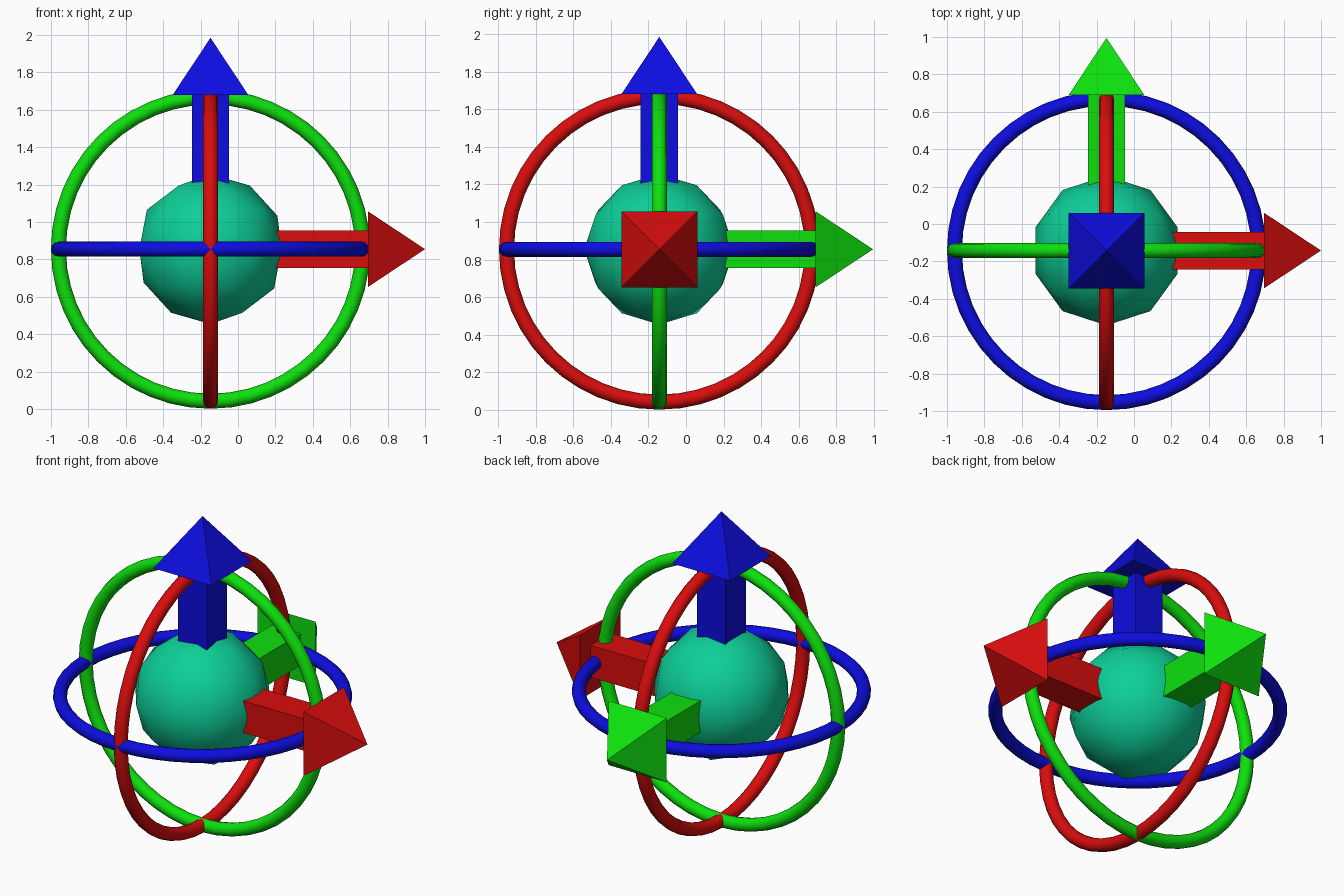
import bpy, bmesh
from math import pi
from mathutils import Matrix, Vector

if "Cube" in bpy.data.objects:
    bpy.data.objects.remove(bpy.data.objects["Cube"])

CENTRE = Vector((-0.147, -0.142, 0.855))
RING_R, TUBE_R = 0.813, 0.04
SHAFT, HEAD, HEAD_LEN = 0.1, 0.202, 0.305   # half widths and head length


def material(name, rgb):
    m = bpy.data.materials.new(name)
    m.diffuse_color = (*rgb, 1)
    m.use_nodes = True
    m.node_tree.nodes["Principled BSDF"].inputs["Base Color"].default_value = m.diffuse_color
    return m


def arrow(name, rot, head_base, mat):
    # square shaft with a four-sided pyramid head, built along +z then turned
    bm = bmesh.new()
    start = 0.3
    length = head_base - start
    bmesh.ops.create_cube(bm, size=1, matrix=Matrix.Translation((0, 0, start + length / 2))
                          @ Matrix.Diagonal((2 * SHAFT, 2 * SHAFT, length, 1)))
    corners = [bm.verts.new((x * HEAD, y * HEAD, head_base))
               for x, y in ((-1, -1), (1, -1), (1, 1), (-1, 1))]
    tip = bm.verts.new((0, 0, head_base + HEAD_LEN))
    bm.faces.new(corners[::-1])
    for i in range(4):
        bm.faces.new((corners[i], corners[(i + 1) % 4], tip))
    bm.transform(Matrix.Translation(CENTRE) @ rot)
    mesh = bpy.data.meshes.new(name)
    bm.to_mesh(mesh)
    bm.free()
    mesh.materials.append(mat)
    bpy.context.collection.objects.link(bpy.data.objects.new(name, mesh))


def ring(name, rotation, mat):
    bpy.ops.mesh.primitive_torus_add(major_segments=48, minor_segments=12,
                                     major_radius=RING_R, minor_radius=TUBE_R,
                                     location=CENTRE, rotation=rotation)
    ob = bpy.context.object
    ob.name = name
    ob.data.materials.append(mat)
    bpy.ops.object.shade_smooth()


red = material("red", (0.7, 0.004, 0.004))
green = material("green", (0.004, 0.75, 0.004))
blue = material("blue", (0.004, 0.004, 0.75))
teal = material("teal", (0.004, 0.62, 0.31))

# central low-poly ball
bpy.ops.mesh.primitive_ico_sphere_add(subdivisions=2, radius=0.4, location=CENTRE)
ball = bpy.context.object
ball.name = "centre_ball"
ball.data.materials.append(teal)
bpy.ops.object.shade_smooth()

# one arrow and one ring per axis
arrow("x_arrow", Matrix.Rotation(pi / 2, 4, 'Y'), 0.842, red)
arrow("y_arrow", Matrix.Rotation(-pi / 2, 4, 'X'), 0.832, green)
arrow("z_arrow", Matrix.Identity(4), 0.825, blue)
ring("x_ring", (0, pi / 2, 0), red)
ring("y_ring", (pi / 2, 0, 0), green)
ring("z_ring", (0, 0, 0), blue)
